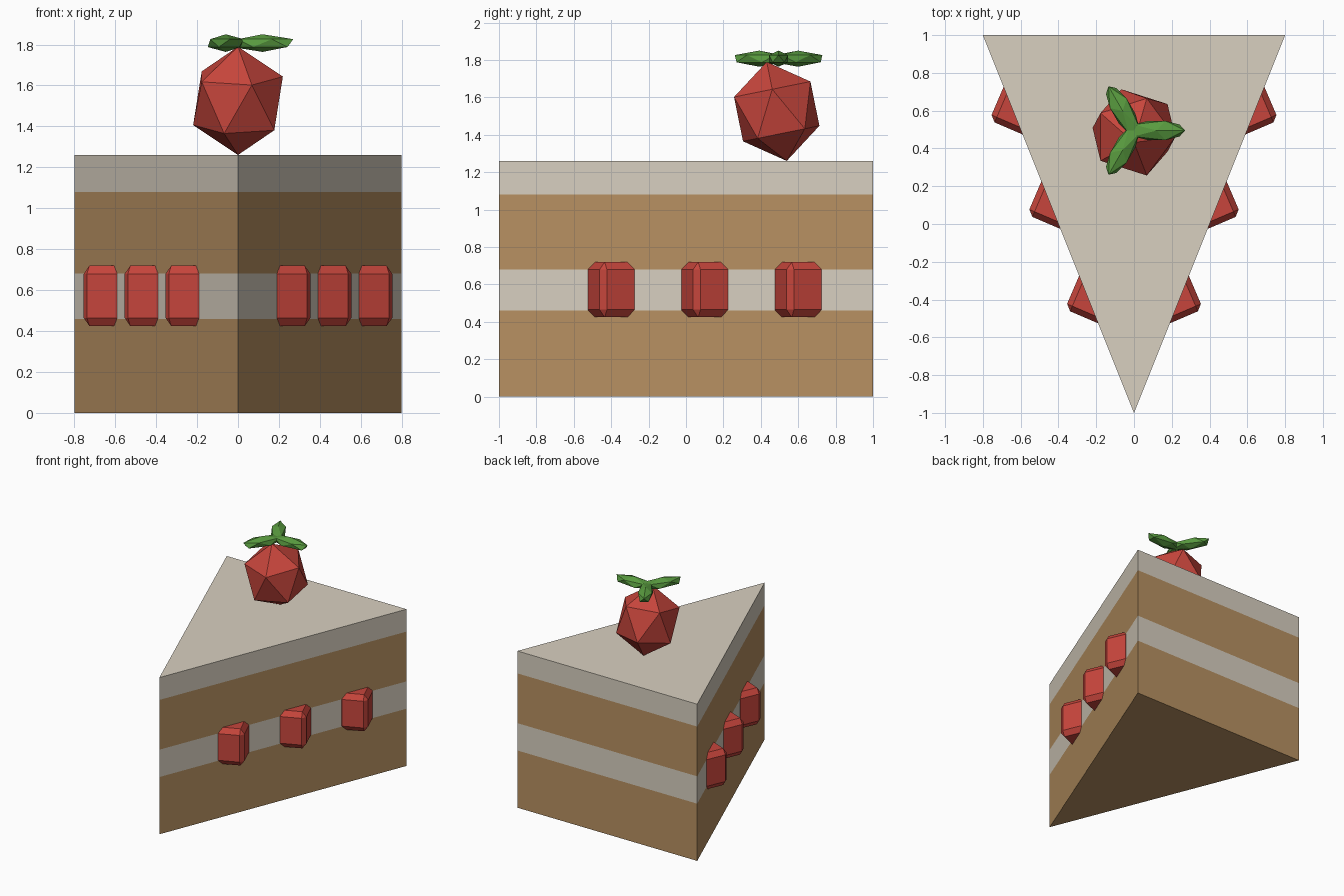
import bpy, bmesh, math
from mathutils import Matrix, Vector

if "Cube" in bpy.data.objects:
    bpy.data.objects.remove(bpy.data.objects["Cube"])


def material(name, rgb):
    m = bpy.data.materials.new(name)
    m.diffuse_color = (*rgb, 1)
    m.use_nodes = True
    m.node_tree.nodes["Principled BSDF"].inputs["Base Color"].default_value = m.diffuse_color
    return m


SPONGE = material("sponge", (0.48, 0.285, 0.122))
CREAM = material("cream", (0.69, 0.63, 0.53))
RED = material("berry_red", (0.57, 0.06, 0.045))
GREEN = material("leaf_green", (0.10, 0.33, 0.05))


def make(name, bm, mats):
    bmesh.ops.recalc_face_normals(bm, faces=bm.faces[:])
    me = bpy.data.meshes.new(name)
    bm.to_mesh(me)
    bm.free()
    for m in mats:
        me.materials.append(m)
    ob = bpy.data.objects.new(name, me)
    bpy.context.collection.objects.link(ob)
    return ob


def ico(name, mat, matrix):
    bm = bmesh.new()
    bmesh.ops.create_icosphere(bm, subdivisions=1, radius=1, matrix=matrix)
    return make(name, bm, [mat])


# Cake wedge: one triangular column, alternating sponge and cream bands
corners = [(0, -1), (0.8, 1), (-0.8, 1)]
levels = [0, 0.46, 0.68, 1.08, 1.26]
bm = bmesh.new()
rings = [[bm.verts.new((x, y, z)) for x, y in corners] for z in levels]
bm.faces.new(rings[0][::-1])
for band, (lo, hi) in enumerate(zip(rings, rings[1:])):
    for i in range(3):
        j = (i + 1) % 3
        bm.faces.new((lo[i], lo[j], hi[j], hi[i])).material_index = band % 2
bm.faces.new(rings[-1]).material_index = 1
make("cake_wedge", bm, [SPONGE, CREAM])

# Berry chunks: bevelled blocks set cornerwise into both cut sides
wall = math.atan2(0.8, 2)
normal = Vector((math.cos(wall), -math.sin(wall), 0))
for side, label in ((1, "right"), (-1, "left")):
    for k in range(3):
        bm = bmesh.new()
        bmesh.ops.create_cube(bm, size=0.22)
        bmesh.ops.bevel(bm, geom=bm.edges[:], offset=0.03, segments=1,
                        affect='EDGES', profile=0.5)
        pos = Vector((0.24 + 0.2 * k, -0.4 + 0.5 * k, 0.572)) - normal * 0.02
        bm.transform(Matrix.Diagonal((side, 1, 1, 1)) @ Matrix.Translation(pos)
                     @ Matrix.Rotation(math.pi / 4 - wall, 4, 'Z')
                     @ Matrix.Diagonal((1, 1, 1.34, 1)))
        make(f"berry_chunk_{label}_{k + 1}", bm, [RED])

# Whole berry on top, leaning slightly
ico("top_berry", RED, Matrix.Translation((0, 0.485, 1.525))
    @ Matrix.Rotation(0.2, 4, 'X') @ Matrix.Diagonal((0.245, 0.245, 0.27, 1)))

# Three flattened leaves around the stem
for k in range(3):
    ico(f"leaf_{k + 1}", GREEN, Matrix.Translation((0, 0.495, 1.807))
        @ Matrix.Rotation(k * math.tau / 3, 4, 'Z')
        @ Matrix.Translation((0.12, 0, 0))
        @ Matrix.Diagonal((0.168, 0.06, 0.043, 1)))
